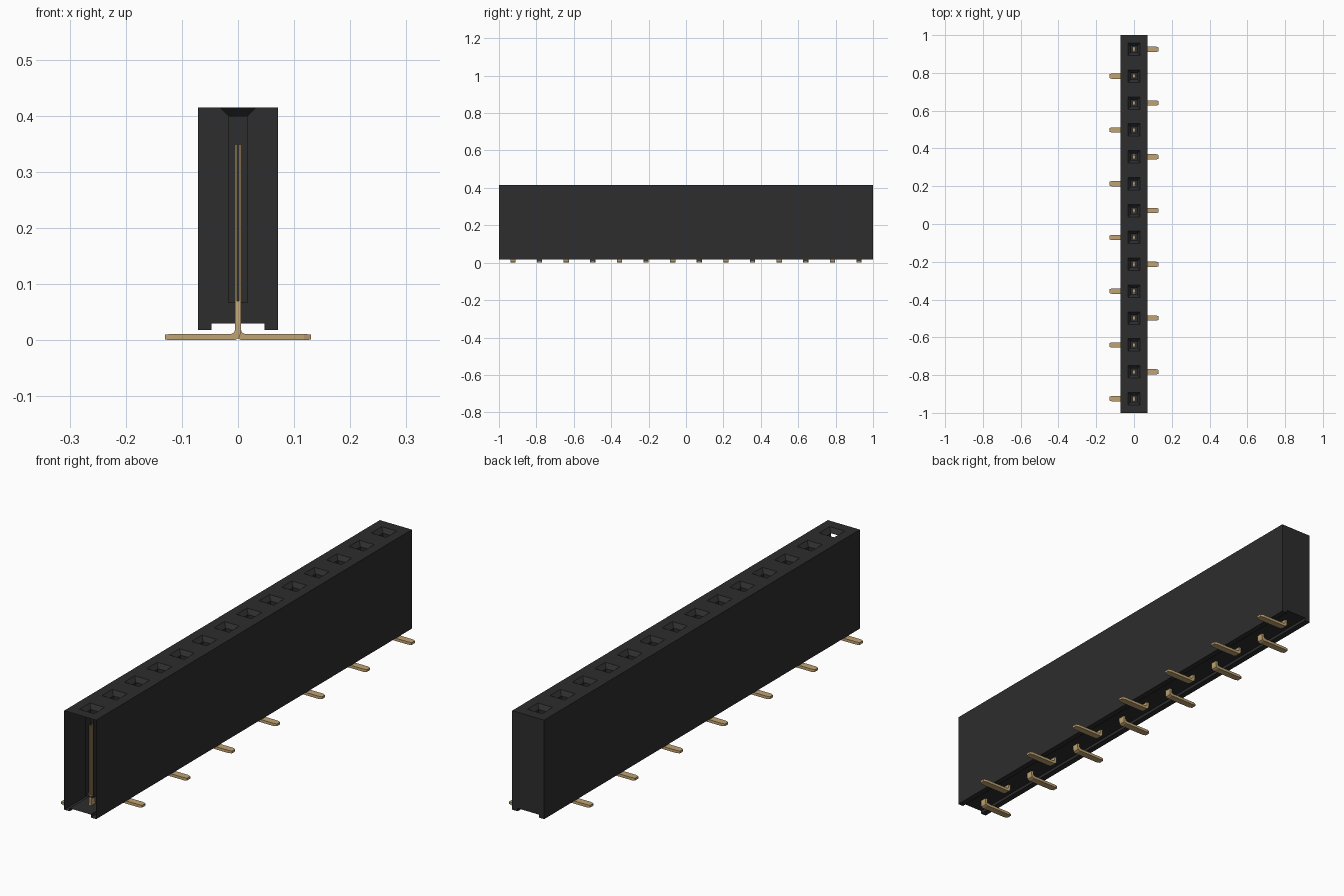
import bpy, bmesh, math
from mathutils import Matrix

if "Cube" in bpy.data.objects:
    bpy.data.objects.remove(bpy.data.objects["Cube"], do_unlink=True)

COUNT = 14
PITCH = 0.1423
FIRST = -PITCH * (COUNT - 1) / 2
HALF_W, TOP = 0.071, 0.415


def material(name, rgb, rough):
    mat = bpy.data.materials.new(name)
    mat.use_nodes = True
    mat.diffuse_color = (*rgb, 1)
    bsdf = mat.node_tree.nodes["Principled BSDF"]
    bsdf.inputs["Base Color"].default_value = (*rgb, 1)
    bsdf.inputs["Roughness"].default_value = rough
    return mat


def to_mesh(bm, name, mat):
    bmesh.ops.remove_doubles(bm, verts=bm.verts, dist=1e-5)
    bmesh.ops.recalc_face_normals(bm, faces=bm.faces)
    mesh = bpy.data.meshes.new(name)
    bm.to_mesh(mesh)
    bm.free()
    mesh.materials.append(mat)
    return mesh


def add_object(name, mesh):
    obj = bpy.data.objects.new(name, mesh)
    bpy.context.collection.objects.link(obj)
    return obj


def rect(bm, hx, y0, y1, z):
    return [bm.verts.new(p) for p in ((-hx, y0, z), (hx, y0, z), (hx, y1, z), (-hx, y1, z))]


def bridge(bm, a, b, skip=()):
    n = len(a)
    for i in range(n):
        if i not in skip:
            bm.faces.new((a[i], a[(i + 1) % n], b[(i + 1) % n], b[i]))


def add_box(bm, center, size):
    m = Matrix.Translation(center) @ Matrix.Diagonal((*size, 1))
    bmesh.ops.create_cube(bm, size=1, matrix=m)


black = material("black plastic", (0.026, 0.026, 0.026), 0.6)
gold = material("gold metal", (0.53, 0.37, 0.17), 0.4)

# Housing: hollow shell, open at the front end, with a channel underneath
bm = bmesh.new()
profile = [(HALF_W, TOP), (HALF_W, 0.018), (0.047, 0.018), (0.047, 0.03),
           (-0.047, 0.03), (-0.047, 0.018), (-HALF_W, 0.018), (-HALF_W, TOP)]
bounds = [-1] + [FIRST + PITCH * (i + 0.5) for i in range(COUNT - 1)] + [1]
sections = [[bm.verts.new((x, y, z)) for x, z in profile] for y in bounds]
for a, b in zip(sections, sections[1:]):
    bridge(bm, a, b, skip=(len(profile) - 1,))
bm.faces.new(sections[-1])

# Sockets: flared mouth and square tube in every cell of the top
for i in range(COUNT):
    y = FIRST + PITCH * i
    cell = rect(bm, HALF_W, bounds[i], bounds[i + 1], TOP)
    mouth = rect(bm, 0.033, y - 0.033, y + 0.033, TOP)
    throat = rect(bm, 0.017, y - 0.017, y + 0.017, 0.399)
    floor = rect(bm, 0.017, y - 0.017, y + 0.017, 0.066)
    bridge(bm, cell, mouth)
    bridge(bm, mouth, throat)
    bridge(bm, throat, floor, skip=(0,) if i == 0 else ())
    bm.faces.new(floor)
add_object("housing", to_mesh(bm, "housing", black))

# Contact: bent strip with a post and a flat foot, (outer x, z, inner x, z, half width)
bm = bmesh.new()
strip = [(-0.005, 0.070, 0.005, 0.070, 0.011),
         (-0.005, 0.030, 0.005, 0.030, 0.014),
         (-0.005, 0.013, 0.005, 0.019, 0.014),
         (-0.002, 0.004, 0.007, 0.0135, 0.014),
         (0.006, 0.000, 0.013, 0.011, 0.014),
         (0.118, 0.000, 0.118, 0.011, 0.014),
         (0.130, 0.001, 0.130, 0.010, 0.010)]
rings = [[bm.verts.new(p) for p in ((ox, -w, oz), (ox, w, oz), (ix, w, iz), (ix, -w, iz))]
         for ox, oz, ix, iz, w in strip]
for a, b in zip(rings, rings[1:]):
    bridge(bm, a, b)
bm.faces.new(rings[0])
bm.faces.new(rings[-1])

# Four spring tines and two retaining barbs
for sx in (-1, 1):
    for sy in (-1, 1):
        add_box(bm, (sx * 0.0034, sy * 0.008, 0.2085), (0.0038, 0.005, 0.281))
    add_box(bm, (sx * 0.0125, 0, 0.071), (0.002, 0.006, 0.006))
contact = to_mesh(bm, "contact", gold)

# Feet alternate between the two sides
for i in range(COUNT):
    obj = add_object(f"contact_{i + 1}", contact)
    obj.location.y = FIRST + PITCH * i
    if i % 2 == 0:
        obj.rotation_euler.z = math.pi
